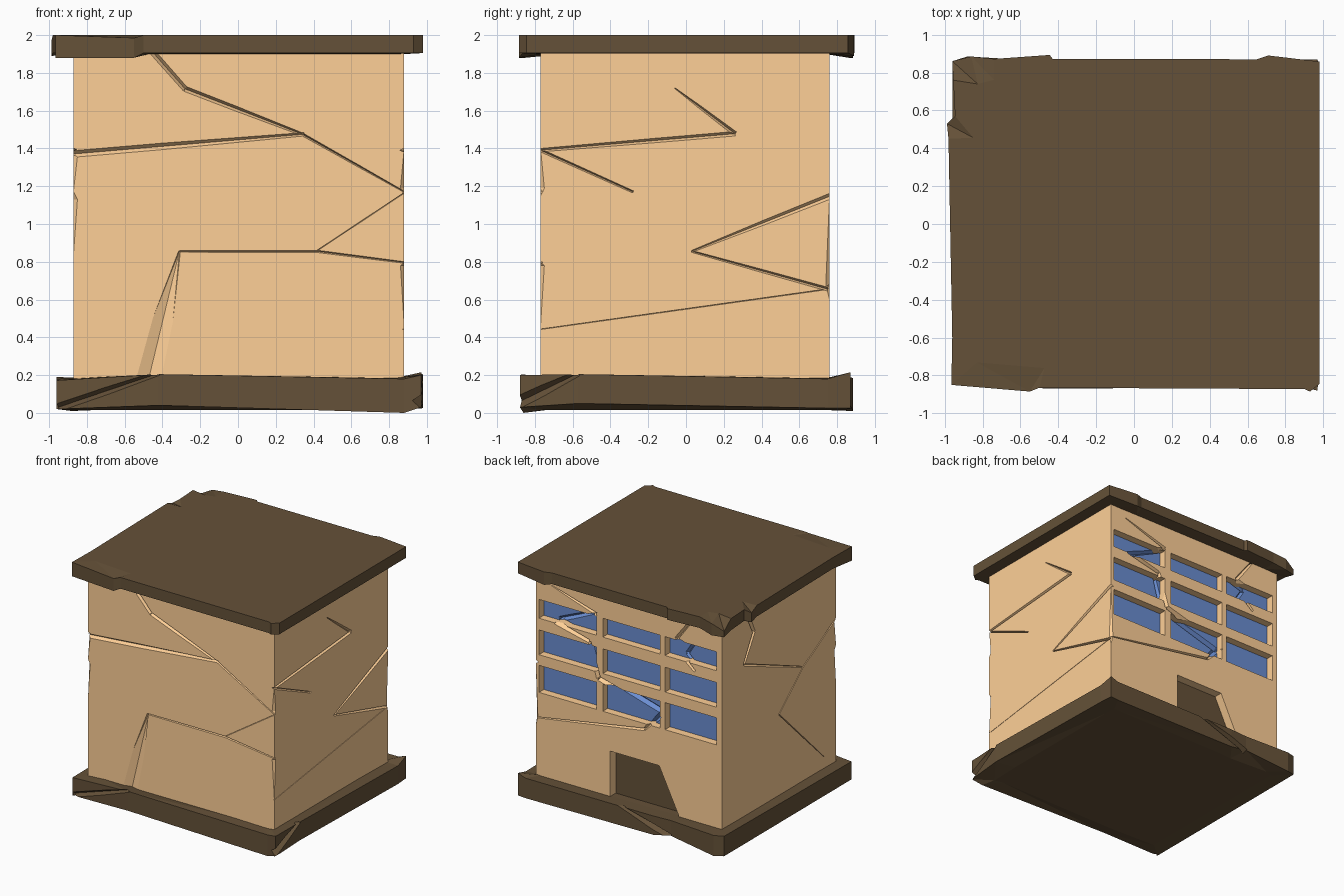
import bpy, bmesh
from mathutils import Vector as V

if "Cube" in bpy.data.objects:
    bpy.data.objects.remove(bpy.data.objects["Cube"])


def material(name, rgb):
    m = bpy.data.materials.new(name)
    m.diffuse_color = (*rgb, 1)
    m.use_nodes = True
    m.node_tree.nodes["Principled BSDF"].inputs["Base Color"].default_value = m.diffuse_color
    return m


TAN = material("tan_wall", (1.0, .63, .31))
BROWN = material("dark_brown", (.13, .083, .04))
BLUE = material("window_blue", (.145, .27, .64))


def add(name, bm, mat):
    bmesh.ops.recalc_face_normals(bm, faces=bm.faces[:])
    me = bpy.data.meshes.new(name)
    bm.to_mesh(me)
    bm.free()
    me.materials.append(mat)
    ob = bpy.data.objects.new(name, me)
    bpy.context.collection.objects.link(ob)
    return ob


def hull(name, pts, mat):
    bm = bmesh.new()
    for p in pts:
        bm.verts.new(p)
    bmesh.ops.convex_hull(bm, input=bm.verts[:])
    return add(name, bm, mat)


def block(name, outline, y0, y1, mat):
    """Prism of an x-z outline between two y depths."""
    return hull(name, [(x, y, z) for x, z in outline for y in (y0, y1)], mat)


def slab(name, rows, z0, z1, mat, inset=.86):
    """Broken-edged slab: rim rows of x, y, bottom z, top z around flat caps at z0 and z1."""
    bm = bmesh.new()
    rings = [[bm.verts.new(p) for p in ring] for ring in (
        [(x * inset, y * inset, z0) for x, y, a, b in rows],
        [(x, y, a) for x, y, a, b in rows],
        [(x, y, b) for x, y, a, b in rows],
        [(x * inset, y * inset, z1) for x, y, a, b in rows])]
    for lo, hi in zip(rings, rings[1:]):
        for i in range(len(rows)):
            j = (i + 1) % len(rows)
            bm.faces.new((lo[i], lo[j], hi[j], hi[i]))
    for ring, z in ((rings[0], z0), (rings[3], z1)):
        centre = bm.verts.new((0, 0, z))
        for i in range(len(rows)):
            bm.faces.new((ring[i], ring[(i + 1) % len(rows)], centre))
    bmesh.ops.triangulate(bm, faces=bm.faces[:])
    return add(name, bm, mat)


def cut(target, cutter):
    cutter.hide_render = True
    mod = target.modifiers.new("cut", 'BOOLEAN')
    mod.operation, mod.solver, mod.object = 'DIFFERENCE', 'EXACT', cutter
    bpy.context.view_layer.objects.active = target
    bpy.ops.object.modifier_apply(modifier=mod.name)
    bpy.data.objects.remove(cutter)


# outward normal and in-plane horizontal axis of each side
SIDES = {"front": (V((0, -1, 0)), V((1, 0, 0))), "back": (V((0, 1, 0)), V((1, 0, 0))),
         "right": (V((1, 0, 0)), V((0, 1, 0))), "left": (V((-1, 0, 0)), V((0, 1, 0)))}


def crack(target, side, dist, path, depth=.035):
    """V-groove along (horizontal, z, width) points on a wall."""
    n, axis = SIDES[side]
    up, e = V((0, 0, 1)), .015
    for (u0, v0, w0), (u1, v1, w1) in zip(path, path[1:]):
        a, b = (axis * u + up * v + n * dist for u, v in ((u0, v0), (u1, v1)))
        perp = (b - a).normalized().cross(n)
        pts = []
        for p, w in ((a, w0), (b, w1)):
            d = min(depth, .006 + w)
            for s in (-1, 1):
                pts.append(p + n * e + perp * s * w / 2 * (1 + e / d))
            pts.append(p - n * d)
        cut(target, hull("crack_cutter", pts, target.data.materials[0]))


# main walls
walls = block("walls", [(-.87, .1), (.88, .1), (.88, 1.93), (-.87, 1.93)], -.77, .76, TAN)

# window openings with recessed panes, and doorway with recessed door
columns = [(.31, .85), (-.29, .25), (-.82, -.335)]
rows = [(.89, 1.12), (1.21, 1.42), (1.52, 1.68)]
panes = []
for x0, x1 in columns:
    for z0, z1 in rows:
        shape = [(x0, z0), (x1, z0), (x1, z1), (x0, z1)]
        cut(walls, block("opening_cutter", shape, .63, .80, TAN))
        panes.append(block("window_pane", shape, .63, .695, BLUE))
doorway = [(.18, .14), (-.49, .14), (-.28, .57), (.18, .57)]
cut(walls, block("door_cutter", doorway, .61, .80, TAN))
block("door", doorway, .61, .685, BROWN)

# cracks on each wall
for path in ([(-.47, 1.93, .03), (-.28, 1.715, .028), (.34, 1.475, .015), (.89, 1.165, .006)],
             [(-.88, 1.37, .035), (.35, 1.475, .018)],
             [(.88, 1.165, .004), (.42, .86, .004)],
             [(-.31, .855, .008), (.42, .855, .012), (.89, .795, .008)],
             [(-.31, .855, .01), (-.48, .15, .13)]):
    crack(walls, "front", .77, path, .025)
for path in ([(-.06, 1.72, .004), (.26, 1.478, .024), (-.78, 1.39, .018)],
             [(-.77, 1.39, .016), (-.28, 1.17, .012)],
             [(.77, 1.15, .03), (.03, .855, .010), (.75, .655, .02)],
             [(.75, .655, .004), (-.79, .44, .003)]):
    crack(walls, "right", .88, path, .025)
for path in ([(.44, 1.93, .04), (.33, 1.70, .03), (.465, 1.47, .02), (-.33, 1.15, .008),
              (-.78, 1.40, .012)],
             [(-.33, 1.15, .006), (-.005, .87, .008), (-.61, .28, .003)]):
    crack(walls, "left", .87, path, .025)
back_cracks = ([(.73, 1.83, .006), (.31, 1.70, .025), (.70, 1.53, .04), (.376, 1.45, .03),
                (.29, 1.16, .04), (-.28, 1.0, .05), (-.14, .84, .02), (.89, .67, .008)],
               [(-.62, 1.93, .02), (-.44, 1.69, .03), (-.56, 1.655, .03), (-.5, 1.56, .03),
                (-.615, 1.46, .02)])
for path in back_cracks:
    crack(walls, "back", .76, path, .04)

# join panes and carry the long cracks into the glass
bpy.ops.object.select_all(action='DESELECT')
for p in panes:
    p.select_set(True)
bpy.context.view_layer.objects.active = panes[0]
bpy.ops.object.join()
glass = bpy.context.view_layer.objects.active
glass.name = "window_panes"
for path in back_cracks:
    crack(glass, "back", .695, path, .03)

# chipped wall corners: x side, y side, upper z, widest z, lower z
for sx, sy, z2, z1, z0 in ((-.87, -.77, 1.39, 1.36, 1.18), (.88, -.77, 1.40, 1.19, 1.15),
                           (.88, -.77, .80, .78, .46), (.88, .76, 1.15, .68, .60),
                           (-.87, -.77, 1.17, 1.13, .85)):
    ax, ay = (1 if sx > 0 else -1), (1 if sy > 0 else -1)
    cut(walls, hull("chip_cutter", [
        (sx, sy, z2), (sx, sy, z0), (sx + .04 * ax, sy + .04 * ay, z1),
        (sx - .03 * ax, sy + .01 * ay, z1), (sx + .01 * ax, sy - .03 * ay, z1)], TAN))

# roof slab with splintered rim and a dropped back-left corner
T = (1.905, 2.0)
slab("roof", [
    (-.965, -.85, 1.88, 2), (-.55, -.885, 1.88, 1.985), (-.5, -.865, *T), (.9, -.872, *T),
    (.93, -.885, *T), (.98, -.845, *T), (.98, .858, *T), (.71, .89, 1.89, 2), (.65, .87, *T),
    (-.43, .872, *T), (-.445, .893, *T), (-.74, .872, *T), (-.86, .885, 1.88, 1.98),
    (-.96, .86, 1.88, 1.93), (-.955, .76, 1.9, 2), (-.945, .57, *T), (-.988, .53, 1.89, 1.97),
    (-.98, .45, *T), (-.96, -.6, *T)], 1.9, 2.0, BROWN)

# base slab with uneven, broken edge
base = slab("base", [
    (-.96, -.85, .02, .172), (-.42, -.87, .04, .205), (.88, -.86, 0, .18), (.97, -.88, .03, .2),
    (.98, -.57, .05, .205), (.98, .75, .025, .18), (.97, .87, .025, .215), (.9, .87, .02, .19),
    (-.3, .87, .03, .19), (-.46, .86, .06, .19), (-.88, .885, .01, .185), (-.96, .86, .02, .19),
    (-.96, 0, .02, .18)], .015, .185, BROWN)
crack(base, "front", .865, [(-.42, .21, .02), (-.95, .03, .06)], .05)
crack(base, "right", .98, [(-.57, .21, .03), (-.9, .05, .08)], .06)
crack(base, "back", .87, [(.03, .20, .02), (-.46, .05, .06)], .05)
